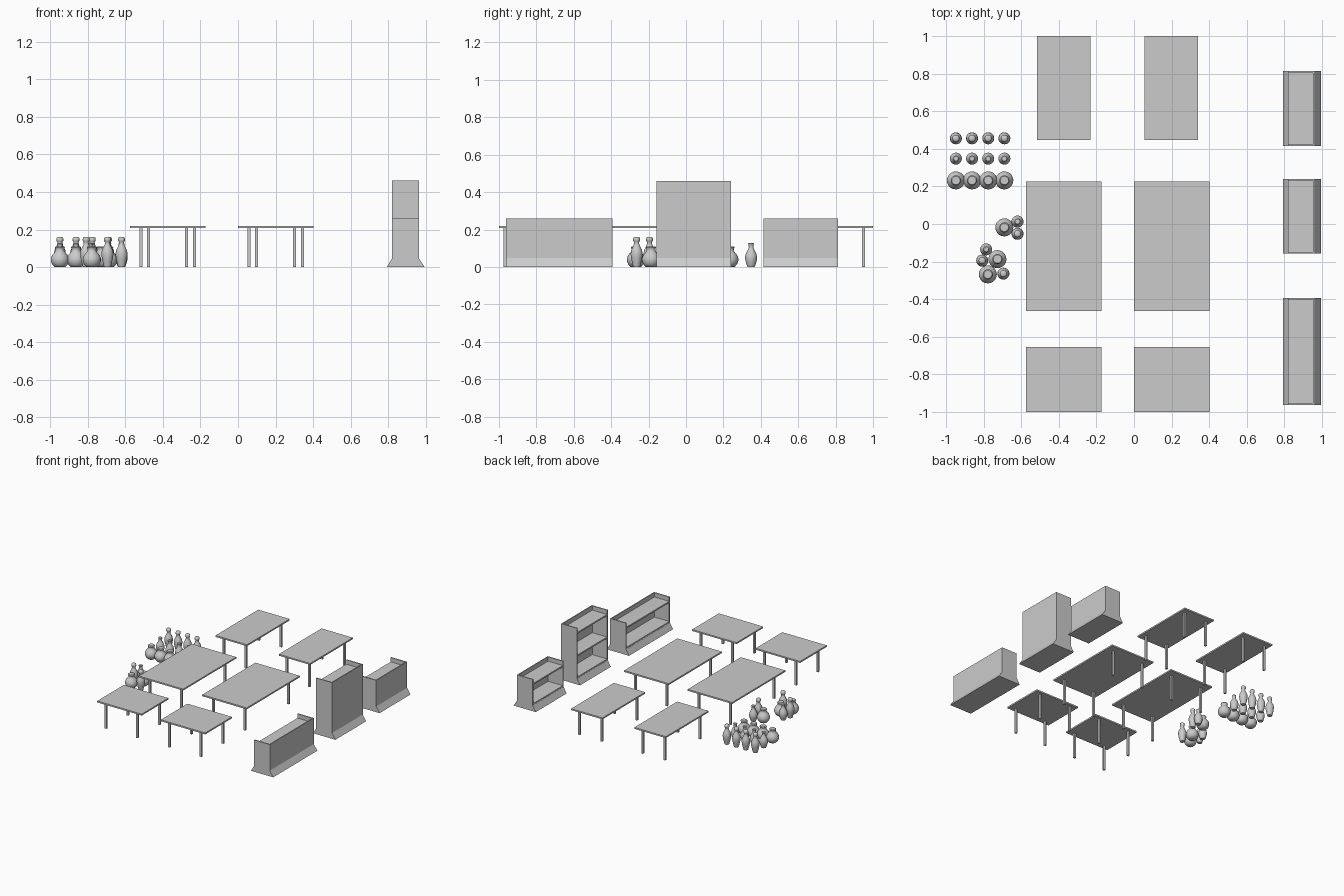
import bpy, bmesh, math

if "Cube" in bpy.data.objects:
    bpy.data.objects.remove(bpy.data.objects["Cube"])


def finish(name, bm):
    bmesh.ops.recalc_face_normals(bm, faces=bm.faces)
    me = bpy.data.meshes.new(name)
    bm.to_mesh(me)
    bm.free()
    ob = bpy.data.objects.new(name, me)
    bpy.context.scene.collection.objects.link(ob)
    return ob


def box(bm, x0, x1, y0, y1, z0, z1):
    vs = bmesh.ops.create_cube(bm, size=1)["verts"]
    for v in vs:
        v.co = ((x0 + x1) / 2 + v.co.x * (x1 - x0),
                (y0 + y1) / 2 + v.co.y * (y1 - y0),
                (z0 + z1) / 2 + v.co.z * (z1 - z0))


def prism(bm, profile, y0, y1):
    # extrude an x-z outline along y
    a = [bm.verts.new((x, y0, z)) for x, z in profile]
    b = [bm.verts.new((x, y1, z)) for x, z in profile]
    bm.faces.new(a)
    bm.faces.new(b[::-1])
    for i in range(len(a)):
        j = (i + 1) % len(a)
        bm.faces.new((a[i], b[i], b[j], a[j]))


def table(name, x0, x1, y0, y1):
    bm = bmesh.new()
    box(bm, x0, x1, y0, y1, 0.208, 0.22)
    finish(name + "_top", bm)
    bm = bmesh.new()
    ix, iy, r = (x1 - x0) * 0.145, (y1 - y0) * 0.09, 0.008
    for x in (x0 + ix, x1 - ix):
        for y in (y0 + iy, y1 - iy):
            box(bm, x - r, x + r, y - r, y + r, 0, 0.209)
    finish(name + "_legs", bm)


def shelf(name, y0, y1, h, boards):
    xa, xb, xl, xr, zb, t = 0.82, 0.963, 0.792, 0.994, 0.047, 0.009
    base = [(xl, 0), (xr, 0), (xb, zb), (xa, zb)]
    end = [(xl, 0), (xr, 0), (xb, zb), (xb, h), (xa, h), (xa, zb)]
    # flared plinth
    bm = bmesh.new()
    prism(bm, base, y0 + t, y1 - t)
    finish(name + "_plinth", bm)
    # end panels
    bm = bmesh.new()
    prism(bm, end, y0, y0 + t)
    prism(bm, end, y1 - t, y1)
    finish(name + "_ends", bm)
    # closed back and boards, open toward -x
    bm = bmesh.new()
    box(bm, xb - t, xb, y0 + t, y1 - t, zb, h)
    finish(name + "_back", bm)
    bm = bmesh.new()
    for z in boards:
        box(bm, xa, xb - t, y0 + t, y1 - t, z - 0.012, z)
    finish(name + "_boards", bm)


def lathe(name, profile, spots, seg=20):
    for n, (cx, cy) in enumerate(spots):
        bm = bmesh.new()
        rings = []
        for r, z in profile:
            rings.append([bm.verts.new((cx + r * math.cos(2 * math.pi * k / seg),
                                        cy + r * math.sin(2 * math.pi * k / seg), z))
                          for k in range(seg)])
        for a, b in zip(rings, rings[1:]):
            for k in range(seg):
                j = (k + 1) % seg
                bm.faces.new((a[k], a[j], b[j], b[k]))
        bm.faces.new(rings[0][::-1])
        bm.faces.new(rings[-1])
        ob = finish(f"{name}_{n + 1}", bm)
        bpy.context.view_layer.objects.active = ob
        bpy.ops.object.select_all(action='DESELECT')
        ob.select_set(True)
        bpy.ops.object.shade_smooth_by_angle(angle=math.radians(50))


# Tables in two columns
for side, wide, slim in (("left", (-0.576, -0.173), (-0.517, -0.232)),
                         ("right", (0.0, 0.403), (0.057, 0.341))):
    table(side + "_back_table", *slim, 0.447, 1.0)
    table(side + "_middle_table", *wide, -0.463, 0.225)
    table(side + "_front_table", *wide, -1.0, -0.655)

# Shelving units along the right side
shelf("front_shelf", -0.963, -0.393, 0.26, (0.06, 0.225))
shelf("tall_shelf", -0.158, 0.24, 0.46, (0.06, 0.24, 0.425))
shelf("back_shelf", 0.414, 0.814, 0.26, (0.06, 0.225))

# Bottles and jars: a neat grid plus a loose cluster
cols = (-0.948, -0.862, -0.776, -0.69)
tall = [(0.018, 0), (0.023, 0.02), (0.029, 0.045), (0.032, 0.07), (0.029, 0.09),
        (0.020, 0.108), (0.014, 0.122), (0.013, 0.133), (0.018, 0.139),
        (0.019, 0.147), (0.017, 0.156), (0.012, 0.16)]
short = [(0.019, 0), (0.026, 0.018), (0.032, 0.042), (0.032, 0.056), (0.027, 0.074),
         (0.017, 0.092), (0.012, 0.104), (0.013, 0.115), (0.016, 0.124), (0.013, 0.128)]
jar = [(0.028, 0), (0.041, 0.014), (0.048, 0.032), (0.048, 0.046), (0.041, 0.064),
       (0.029, 0.078), (0.023, 0.088), (0.024, 0.098), (0.027, 0.104), (0.022, 0.11)]
lathe("tall_bottle", tall, [(x, 0.456) for x in cols]
      + [(-0.62, -0.052), (-0.808, -0.195), (-0.695, -0.264)])
lathe("short_bottle", short, [(x, 0.348) for x in cols]
      + [(-0.62, 0.013), (-0.787, -0.135)])
lathe("jar", jar, [(x, 0.232) for x in cols]
      + [(-0.69, -0.018), (-0.727, -0.187), (-0.778, -0.268)])
